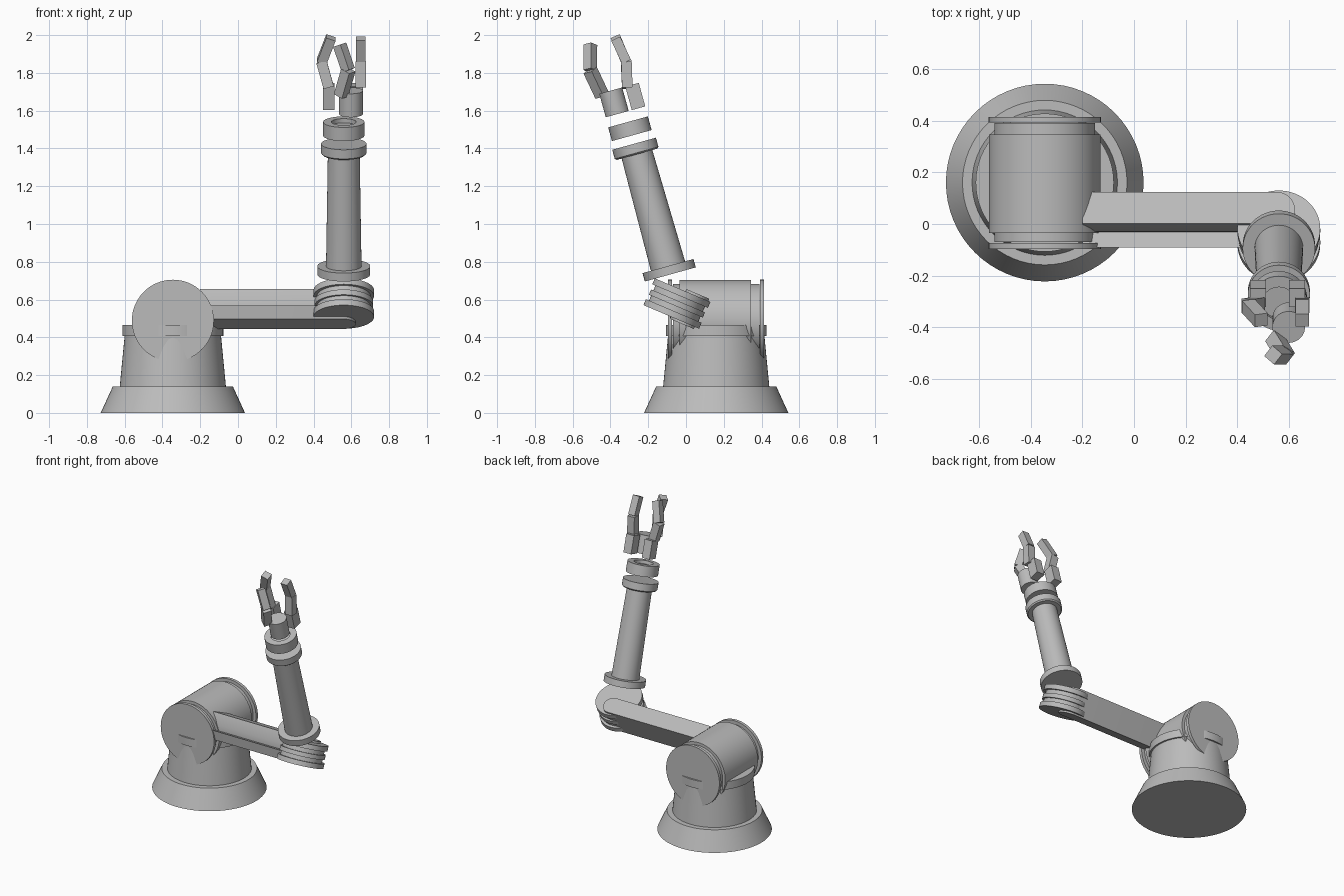
import bpy, bmesh
from math import sin, cos, pi, radians
from mathutils import Vector

cube = bpy.data.objects.get("Cube")
if cube:
    bpy.data.objects.remove(cube, do_unlink=True)

grey = bpy.data.materials.new("plain grey")
grey.use_nodes = True
tone = (0.5, 0.5, 0.5, 1)
grey.diffuse_color = tone
grey.node_tree.nodes["Principled BSDF"].inputs["Base Color"].default_value = tone


def finish(name, bm, smooth=True):
    bmesh.ops.remove_doubles(bm, verts=bm.verts, dist=1e-5)
    bmesh.ops.recalc_face_normals(bm, faces=bm.faces)
    mesh = bpy.data.meshes.new(name)
    bm.to_mesh(mesh)
    bm.free()
    mesh.materials.append(grey)
    ob = bpy.data.objects.new(name, mesh)
    bpy.context.collection.objects.link(ob)
    if smooth:
        bpy.ops.object.select_all(action='DESELECT')
        ob.select_set(True)
        bpy.context.view_layer.objects.active = ob
        bpy.ops.object.shade_smooth_by_angle(angle=radians(30))
    return ob


def loft(name, rings, smooth=True):
    """Skin closed rings of equal length and cap both ends."""
    bm = bmesh.new()
    loops = [[bm.verts.new(p) for p in ring] for ring in rings]
    n = len(loops[0])
    for a, b in zip(loops, loops[1:]):
        for i in range(n):
            j = (i + 1) % n
            bm.faces.new((a[i], a[j], b[j], b[i]))
    bm.faces.new(loops[0][::-1])
    bm.faces.new(loops[-1])
    return finish(name, bm, smooth)


X = Vector((1, 0, 0))


def turned(name, origin, axis, profile, seg=64):
    """Turn (radius, height) pairs around an axis lying in the YZ plane."""
    axis = Vector(axis).normalized()
    side = axis.cross(X)
    angles = [2 * pi * i / seg for i in range(seg)]
    return loft(name, [[Vector(origin) + axis * h + r * (X * cos(a) + side * sin(a))
                        for a in angles] for r, h in profile])


# Base and tower
UP, BACK = (0, 0, 1), (0, 1, 0)
base = (-0.345, 0.16, 0)
turned("base_skirt", base, UP, [(0.382, 0), (0.318, 0.14)])
turned("tower", base, UP, [(0.281, 0.14), (0.255, 0.41)])
turned("tower_collar", base, UP, [(0.267, 0.407), (0.267, 0.465)])

# Shoulder drum with end plates
shoulder = (-0.345, 0.16, 0.488)
turned("shoulder_drum", shoulder, BACK, [
    (0.195, -0.23), (0.195, -0.195), (0.216, -0.195),
    (0.216, 0.185), (0.195, 0.185), (0.195, 0.23)])
for name, h in (("front_plate", -0.256), ("back_plate", 0.232)):
    turned(name, shoulder, BACK, [(0.217, h), (0.217, h + 0.022)])

# Elbow joint
elbow = Vector((0.56, -0.048, 0.579))
tilt = radians(23)
N = Vector((0, sin(tilt), cos(tilt)))
V = Vector((0, cos(tilt), -sin(tilt)))
turned("elbow_joint", elbow, N, [
    (0.16, -0.077), (0.16, -0.043), (0.142, -0.043), (0.142, -0.015),
    (0.155, -0.015), (0.155, 0.015), (0.142, 0.015), (0.142, 0.043),
    (0.16, 0.043), (0.16, 0.077)])

# Upper arm: grooved section with a rounded end
section = [(0.016, 0.09), (0.148, 0.09), (0.135, -0.089), (0, -0.089),
           (-0.035, -0.027), (0.03, -0.027), (0.016, 0.012)]
mid = 0.068
steps = [(-0.2, 1)] + [(0.555 + mid * sin(a), cos(a))
                       for a in (radians(85) * i / 10 for i in range(11))]
loft("upper_arm", [[Vector((x, elbow.y, elbow.z)) + V * (mid + (v - mid) * s) + N * n
                    for v, n in section] for x, s in steps])

# Forearm and wrist
lean = radians(15.5)
D = Vector((0, -sin(lean), cos(lean)))
W = Vector((0, cos(lean), sin(lean)))
arm = Vector((0.56, -0.083, 0.733))
turned("forearm_foot", arm, D, [(0.14, 0), (0.14, 0.046)])
turned("forearm", arm, D, [(0.094, 0.04), (0.084, 0.68)])
turned("forearm_collar", arm, D, [(0.112, 0.66), (0.12, 0.668), (0.12, 0.718)])
turned("wrist_ring", arm, D, [(0.109, 0.763), (0.109, 0.838), (0.065, 0.838), (0.065, 0.815)])


# Hand: coordinates are sideways, back and along the forearm
def spot(u, w, t):
    return arm + X * u + W * w + D * t


def bar(name, a, b, facing, width=0.056, depth=0.056):
    """A square bar from a to b with one side turned to a direction."""
    along = (b - a).normalized()
    p = (facing - along * facing.dot(along)).normalized()
    q = along.cross(p)
    corners = [(-1, -1), (1, -1), (1, 1), (-1, 1)]
    loft(name, [[c + p * i * depth / 2 + q * j * width / 2 for i, j in corners]
                for c in (a, b)], smooth=False)


turned("palm", spot(0.038, -0.044, 0), D, [(0.063, 0.893), (0.063, 1.022)])
for name, u in (("right_knuckle", -0.08), ("left_knuckle", 0.07)):
    bar(name, spot(u, 0.073, 0.893), spot(u, 0.073, 1.022), X, 0.074, 0.062)

fingers = {
    "right_finger": [(-0.08, 0.045, 1.015), (-0.118, 0.075, 1.147), (-0.068, 0.057, 1.285)],
    "front_finger": [(-0.015, -0.095, 1.01), (0.024, -0.12, 1.155), (-0.022, -0.083, 1.285)],
    "left_finger": [(0.09, 0.045, 1.015), (0.09, 0.077, 1.147), (0.09, 0.055, 1.28)],
}
for name, joints in fingers.items():
    a, b, c = [spot(*j) for j in joints]
    facing = X if name != "front_finger" else X * 0.8 - W * 0.6
    bar(name + "_lower", a, b, facing)
    bar(name + "_tip", b, c, facing, 0.052, 0.052)
